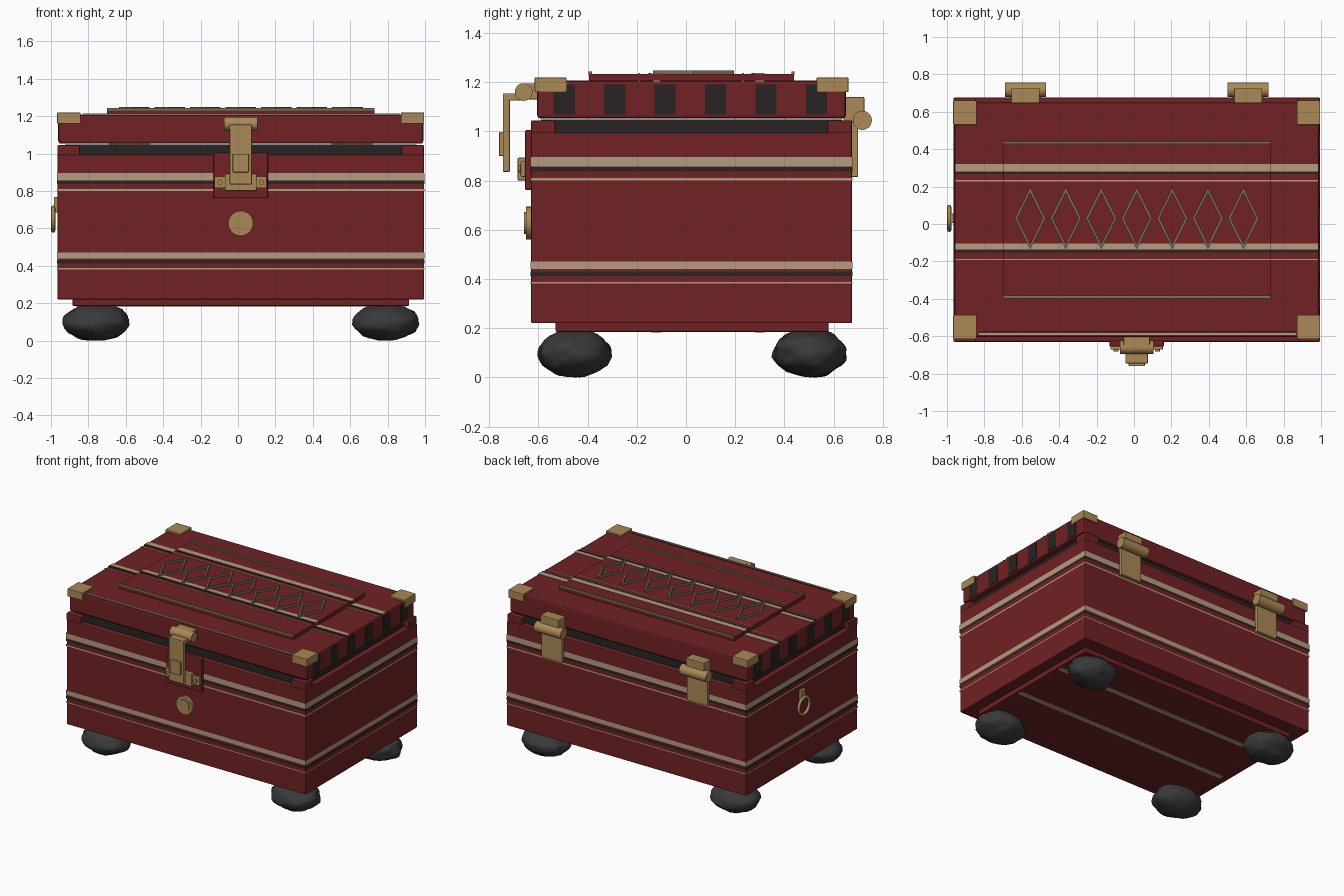
import bpy, bmesh, math, random
from mathutils import Vector, Matrix, noise

if "Cube" in bpy.data.objects:
    bpy.data.objects.remove(bpy.data.objects["Cube"])

random.seed(4)
CX, CY = 0.0145, 0.0225          # middle of the chest body


def mat(name, r, g, b):
    m = bpy.data.materials.new(name)
    m.diffuse_color = (r, g, b, 1)
    m.use_nodes = True
    m.node_tree.nodes["Principled BSDF"].inputs["Base Color"].default_value = m.diffuse_color
    return m


RED = mat("dark_red", 0.165, 0.016, 0.018)
TAN = mat("tan", 0.46, 0.33, 0.21)
GOLD = mat("brass", 0.40, 0.25, 0.095)
DARK = mat("near_black", 0.022, 0.017, 0.017)
STONE = mat("charcoal", 0.042, 0.042, 0.043)
OLIVE = mat("olive_brass", 0.20, 0.17, 0.09)


def finish(name, bm, m, smooth=False):
    me = bpy.data.meshes.new(name)
    bmesh.ops.recalc_face_normals(bm, faces=bm.faces)
    if smooth:
        for f in bm.faces:
            f.smooth = True
    bm.to_mesh(me)
    bm.free()
    me.materials.append(m)
    ob = bpy.data.objects.new(name, me)
    bpy.context.collection.objects.link(ob)
    return ob


def box(name, m, x0, x1, y0, y1, z0, z1, bevel=0.0):
    bm = bmesh.new()
    bmesh.ops.create_cube(bm, size=1)
    for v in bm.verts:
        v.co = Vector(((x0 + x1) / 2 + v.co.x * (x1 - x0),
                       (y0 + y1) / 2 + v.co.y * (y1 - y0),
                       (z0 + z1) / 2 + v.co.z * (z1 - z0)))
    if bevel:
        bmesh.ops.bevel(bm, geom=bm.edges[:], offset=bevel, segments=2, profile=0.5, affect='EDGES')
    return finish(name, bm, m)


def cyl(name, m, centre, r, length, axis, r2=None, seg=20):
    bm = bmesh.new()
    bmesh.ops.create_cone(bm, cap_ends=True, segments=seg, radius1=r,
                          radius2=r if r2 is None else r2, depth=length)
    rot = Vector((0, 0, 1)).rotation_difference(Vector(axis)).to_matrix().to_4x4()
    bmesh.ops.transform(bm, matrix=Matrix.Translation(centre) @ rot, verts=bm.verts)
    ob = finish(name, bm, m)
    for p in ob.data.polygons:
        p.use_smooth = len(p.vertices) == 4
    ob.data.set_sharp_from_angle(angle=math.radians(40))
    return ob


def band(name, m, z0, z1, out=0.003):
    """Painted stripe running round the four sides of the body."""
    bm = bmesh.new()
    c = [(-0.965 - out, -0.63 - out), (0.995 + out, -0.63 - out),
         (0.995 + out, 0.675 + out), (-0.965 - out, 0.675 + out)]
    lo = [bm.verts.new((x, y, z0)) for x, y in c]
    hi = [bm.verts.new((x, y, z1)) for x, y in c]
    for i in range(4):
        j = (i + 1) % 4
        bm.faces.new((lo[i], lo[j], hi[j], hi[i]))
    return finish(name, bm, m)


# Body and base
box("body", RED, -0.965, 0.995, -0.63, 0.675, 0.22, 0.995, 0.006)
box("base_plate", RED, -0.885, 0.915, -0.53, 0.58, 0.185, 0.225, 0.006)
for y in (0.30, -0.12):
    box("base_stripe", TAN, -0.87, 0.90, y - 0.02, y + 0.02, 0.182, 0.187)
for name, m, z0, z1 in (("upper_band", TAN, 0.857, 0.895), ("upper_dark_band", DARK, 0.837, 0.855),
                        ("upper_thin_band", TAN, 0.80, 0.81), ("lower_band", TAN, 0.44, 0.472),
                        ("lower_dark_band", DARK, 0.413, 0.43), ("lower_thin_band", TAN, 0.381, 0.387)):
    band(name, m, z0, z1)

# Dark inner rim and red corner blocks
box("inner_rim", DARK, -0.925, 0.955, -0.59, 0.635, 0.98, 1.048)
for sx in (-1, 1):
    for sy in (-1, 1):
        xo, yo = CX + sx * 0.98, CY + sy * 0.6525
        xs, ys = sorted((xo, xo - sx * 0.12)), sorted((yo, yo - sy * 0.1))
        box("rim_corner", RED, *xs, *ys, 0.99, 1.045, 0.006)

# Lid and raised panel
box("lid", RED, -0.96, 0.99, -0.605, 0.65, 1.053, 1.207, 0.012)
box("lid_panel", RED, -0.70, 0.73, -0.395, 0.44, 1.2, 1.234)
for y in (-0.39, 0.435):
    box("panel_trim", OLIVE, -0.70, 0.73, y - 0.007, y + 0.007, 1.23, 1.244)
box("lid_front_trim", TAN, -0.83, 0.865, -0.594, -0.582, 1.2, 1.213)
box("lid_front_line", DARK, -0.83, 0.865, -0.58, -0.572, 1.2, 1.209)

# Stripes across lid and panel
for name, m, y0, y1 in (("lid_stripe", TAN, 0.28, 0.32), ("lid_dark_stripe", DARK, 0.266, 0.278),
                        ("lid_thin_stripe", TAN, 0.228, 0.235), ("lid_stripe", TAN, -0.135, -0.103),
                        ("lid_dark_stripe", DARK, -0.152, -0.14), ("lid_thin_stripe", TAN, -0.193, -0.188)):
    box(name, m, -0.957, -0.70, y0, y1, 1.203, 1.210)
    box(name, m, 0.73, 0.987, y0, y1, 1.203, 1.210)
    box(name, m, -0.70, 0.73, y0, y1, 1.230, 1.237)

# Dark squares on both lid ends
for i in range(6):
    y = -0.495 + i * 0.205
    box("lid_square", DARK, 0.987, 0.993, y - 0.043, y + 0.043, 1.068, 1.19)
    box("lid_square", DARK, -0.963, -0.957, y - 0.043, y + 0.043, 1.068, 1.19)

# Brass corner caps
for sx in (-1, 1):
    for sy in (-1, 1):
        xo, yo = CX + sx * 0.981, CY + sy * 0.638
        xs, ys = sorted((xo, xo - sx * 0.125)), sorted((yo, yo - sy * 0.13))
        box("corner_cap", GOLD, *xs, *ys, 1.16, 1.219, 0.004)

# Row of diamond outlines
bm = bmesh.new()
for i in range(7):
    x, y = -0.555 + i * 0.19, 0.03
    rings = []
    for z in (1.232, 1.248):
        for w, h in ((0.082, 0.165), (0.068, 0.137)):
            rings.append([bm.verts.new((x + a * w, y + b * h, z))
                          for a, b in ((1, 0), (0, 1), (-1, 0), (0, -1))])
    lo_o, lo_i, hi_o, hi_i = rings
    for a, b in ((lo_o, hi_o), (hi_o, hi_i), (hi_i, lo_i), (lo_i, lo_o)):
        for k in range(4):
            n = (k + 1) % 4
            bm.faces.new((a[k], a[n], b[n], b[k]))
finish("diamond_row", bm, OLIVE)

# Hinges on the back
for x in (-0.58, 0.61):
    cyl("hinge_barrel", GOLD, (x, 0.717, 1.045), 0.039, 0.22, (1, 0, 0))
    box("hinge_leaf", GOLD, x - 0.085, x + 0.085, 0.67, 0.70, 0.815, 1.04, 0.004)
    box("hinge_block", GOLD, x - 0.075, x + 0.075, 0.64, 0.725, 1.04, 1.14, 0.004)

# Front latch
box("latch_plate", RED, CX - 0.145, CX + 0.145, -0.655, -0.625, 0.762, 1.005, 0.006)
cyl("latch_barrel", GOLD, (CX, -0.66, 1.16), 0.036, 0.18, (1, 0, 0))
box("latch_mount", GOLD, CX - 0.07, CX + 0.07, -0.66, -0.59, 1.13, 1.195, 0.004)
box("latch_arm_top", GOLD, CX - 0.06, CX + 0.06, -0.745, -0.66, 1.125, 1.155, 0.004)
box("latch_arm", GOLD, CX - 0.06, CX + 0.06, -0.745, -0.715, 0.835, 1.155, 0.006)
box("latch_button", GOLD, CX - 0.043, CX + 0.043, -0.76, -0.74, 0.9, 0.998, 0.004)
box("latch_catch", GOLD, CX - 0.085, CX + 0.085, -0.685, -0.65, 0.8, 0.893, 0.006)
for s in (-1, 1):
    box("catch_ear", GOLD, CX + s * 0.11 - 0.03, CX + s * 0.11 + 0.03, -0.672, -0.65, 0.815, 0.878, 0.004)
    cyl("catch_rivet", GOLD, (CX + s * 0.11, -0.675, 0.847), 0.014, 0.014, (0, 1, 0), seg=10)

# Round front boss
cyl("boss", GOLD, (CX, -0.638, 0.627), 0.067, 0.026, (0, 1, 0), seg=24)
cyl("boss_centre", GOLD, (CX, -0.652, 0.627), 0.045, 0.012, (0, 1, 0), seg=24)

# Ring pull on the left end
box("ring_mount", GOLD, -0.985, -0.96, 0.005, 0.055, 0.685, 0.768, 0.004)
bpy.ops.mesh.primitive_torus_add(major_radius=0.062, minor_radius=0.011, major_segments=28,
                                 minor_segments=8, location=(-0.988, 0.03, 0.65),
                                 rotation=(0, math.pi / 2, 0))
ring = bpy.context.object
ring.name = "ring_pull"
ring.data.materials.append(GOLD)
bpy.ops.object.shade_smooth()

# Lumpy stone feet
for x in (-0.757, 0.79):
    for y in (-0.453, 0.503):
        bm = bmesh.new()
        bmesh.ops.create_icosphere(bm, subdivisions=4, radius=1)
        shift = Vector((random.uniform(0, 9), random.uniform(0, 9), 0))
        for v in bm.verts:
            d = v.co.normalized()
            k = 1 + 0.09 * noise.noise(d * 1.8 + shift) + 0.05 * noise.noise(d * 5 + shift)
            v.co = Vector((x + d.x * 0.174 * k, y + d.y * 0.146 * k, 0.103 + d.z * 0.097 * k))
        low = min(v.co.z for v in bm.verts)
        for v in bm.verts:
            v.co.z -= low
        finish("stone_foot", bm, STONE, smooth=True)
